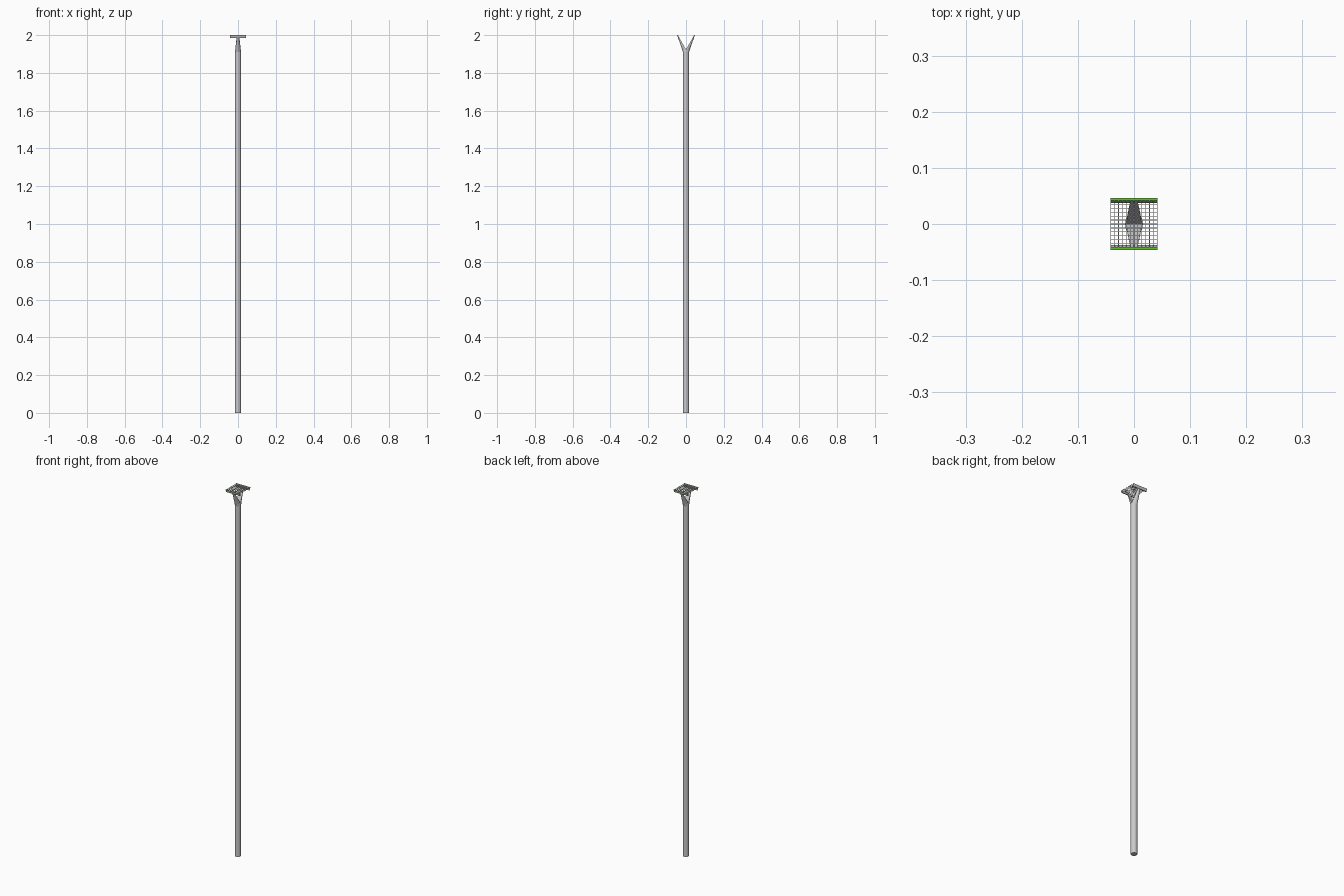
import bpy, bmesh, math

if "Cube" in bpy.data.objects:
    bpy.data.objects.remove(bpy.data.objects["Cube"])

green = bpy.data.materials.new("green")
green.diffuse_color = (0.12, 0.55, 0.03, 1)
green.use_nodes = True
green.node_tree.nodes["Principled BSDF"].inputs["Base Color"].default_value = green.diffuse_color


def make(name, bm, mat=None):
    bmesh.ops.recalc_face_normals(bm, faces=bm.faces)
    me = bpy.data.meshes.new(name)
    bm.to_mesh(me)
    bm.free()
    ob = bpy.data.objects.new(name, me)
    bpy.context.collection.objects.link(ob)
    if mat:
        me.materials.append(mat)
    return ob


def loft(bm, sections):
    rings = [[bm.verts.new(p) for p in s] for s in sections]
    n = len(rings[0])
    for a, b in zip(rings, rings[1:]):
        for i in range(n):
            j = (i + 1) % n
            bm.faces.new((a[i], a[j], b[j], b[i]))
    bm.faces.new(rings[0][::-1])
    bm.faces.new(rings[-1])


def box(bm, x0, x1, y0, y1, z0, z1):
    loft(bm, [[(x0, y0, z), (x1, y0, z), (x1, y1, z), (x0, y1, z)] for z in (z0, z1)])


def half_round(rx, y0, ry, z, n=8):
    return [(rx * math.cos(math.pi * i / n), y0 + ry * math.sin(math.pi * i / n), z)
            for i in range(n + 1)]


R, POLE_TOP, TOP = 0.016, 1.91, 2.0

# Long round pole
bm = bmesh.new()
loft(bm, [[(R * math.cos(i * math.pi / 8), R * math.sin(i * math.pi / 8), z)
           for i in range(16)] for z in (0, POLE_TOP)])
pole = make("pole", bm)
bpy.context.view_layer.objects.active = pole
pole.select_set(True)
bpy.ops.object.shade_smooth_by_angle()

for side, label in ((-1, "front"), (1, "back")):
    # Tapered half-round prong leaning outward
    bm = bmesh.new()
    secs = [half_round(R, 0, R, POLE_TOP), half_round(0.0145, 0.0, 0.021, 1.924),
            half_round(0.007, 0.039, 0.005, 1.992)]
    loft(bm, [[(x, y * side, z) for x, y, z in s] for s in secs])
    make(label + "_prong", bm)

    # Leaning crossbar on the prong
    bm = bmesh.new()
    loft(bm, [[(x, y * side, z) for x, y in ((-0.042, y0), (0.042, y0), (0.042, y1), (-0.042, y1))]
              for z, y0, y1 in ((1.986, 0.037, 0.0425), (TOP - 0.0008, 0.042, 0.0465))])
    make(label + "_crossbar", bm)

    # Green strip on top of the crossbar
    bm = bmesh.new()
    ys = sorted((0.042 * side, 0.0465 * side))
    box(bm, -0.042, 0.042, *ys, TOP - 0.0008, TOP)
    make(label + "_green_strip", bm, green)

# Wire grid stretched between the crossbars
bm = bmesh.new()
W, N = 0.0006, 12
for i in range(N + 1):
    x = -0.0414 + 0.0828 * i / N
    box(bm, x - W, x + W, -0.042, 0.042, TOP - 0.0022, TOP - 0.001)
for i in range(1, N):
    y = -0.042 + 0.084 * i / N
    box(bm, -0.042, 0.042, y - W, y + W, TOP - 0.0022, TOP - 0.001)
make("wire_grid", bm)
